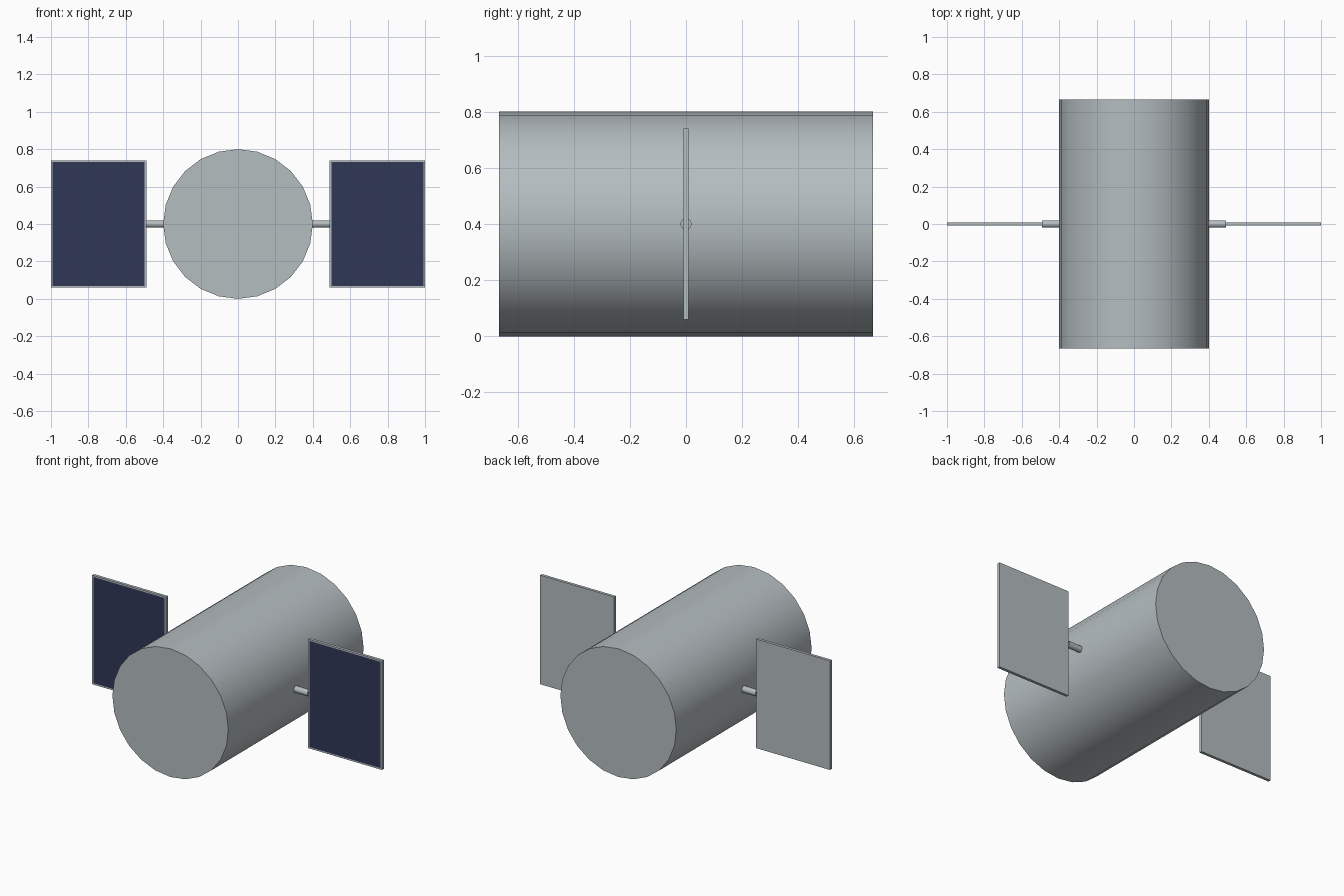
import bpy
import bmesh
import math

cube = bpy.data.objects.get("Cube")
if cube:
    bpy.data.objects.remove(cube, do_unlink=True)

CENTRE_Z = 0.4


def make_material(name, rgb):
    mat = bpy.data.materials.new(name)
    mat.use_nodes = True
    color = (*rgb, 1.0)
    mat.diffuse_color = color
    mat.node_tree.nodes["Principled BSDF"].inputs["Base Color"].default_value = color
    return mat


metal = make_material("pale grey metal", (0.46, 0.51, 0.53))
cell_blue = make_material("dark blue cells", (0.029, 0.039, 0.095))


def cylinder(name, sides, radius, length, location, rotation):
    bpy.ops.mesh.primitive_cylinder_add(
        vertices=sides, radius=radius, depth=length,
        location=location, rotation=rotation)
    obj = bpy.context.object
    obj.name = name
    obj.data.materials.append(metal)
    bpy.ops.object.shade_smooth_by_angle(angle=math.radians(40))
    return obj


def solar_panel(name, x):
    # Thin slab whose front face is inset to leave a grey frame round the cells
    bm = bmesh.new()
    bmesh.ops.create_cube(bm, size=1)
    bmesh.ops.scale(bm, vec=(0.51, 0.018, 0.68), verts=bm.verts)
    bm.normal_update()
    front = [f for f in bm.faces if f.normal.y < -0.9]
    bmesh.ops.inset_region(bm, faces=front, thickness=0.013, depth=0)
    for face in front:
        face.material_index = 1
    mesh = bpy.data.meshes.new(name)
    bm.to_mesh(mesh)
    bm.free()
    mesh.materials.append(metal)
    mesh.materials.append(cell_blue)
    obj = bpy.data.objects.new(name, mesh)
    obj.location = (x, 0, CENTRE_Z)
    bpy.context.collection.objects.link(obj)


# Main drum, lying front to back
cylinder("body", 24, 0.4, 1.333, (0, 0, CENTRE_Z), (math.pi / 2, 0, 0))

# Strut and solar panel on each side
for side, sign in (("left", 1), ("right", -1)):
    cylinder(side + "_strut", 12, 0.02, 0.12,
             (sign * 0.432, 0, CENTRE_Z), (0, math.pi / 2, 0))
    solar_panel(side + "_solar_panel", sign * 0.745)
